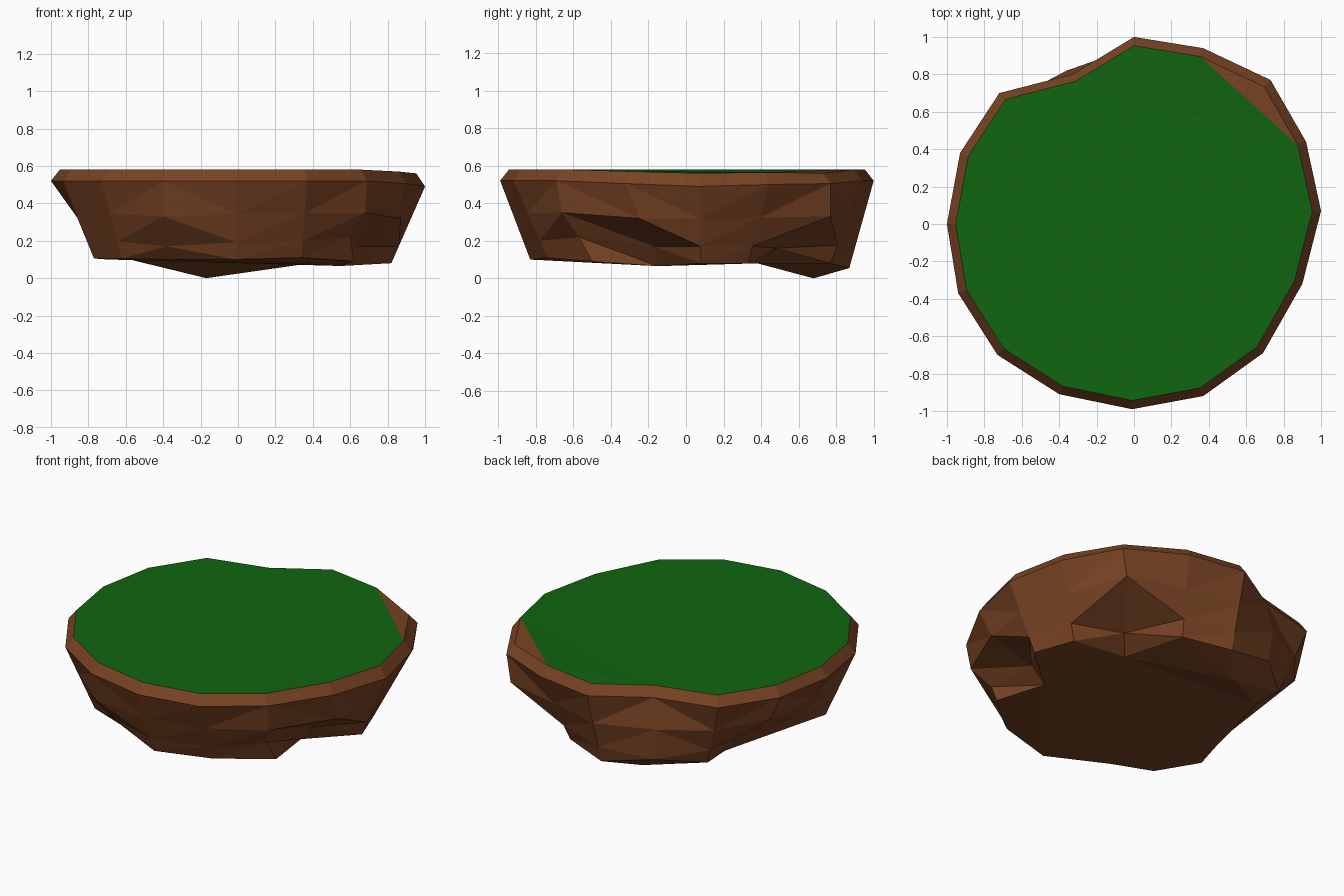
import bpy, bmesh
from mathutils import Vector

if "Cube" in bpy.data.objects:
    bpy.data.objects.remove(bpy.data.objects["Cube"])


def material(name, color):
    m = bpy.data.materials.new(name)
    m.diffuse_color = (*color, 1)
    m.use_nodes = True
    m.node_tree.nodes["Principled BSDF"].inputs["Base Color"].default_value = m.diffuse_color
    return m


def mesh_object(name, bm, mat):
    bmesh.ops.recalc_face_normals(bm, faces=bm.faces)
    me = bpy.data.meshes.new(name)
    bm.to_mesh(me)
    bm.free()
    me.materials.append(mat)
    ob = bpy.data.objects.new(name, me)
    bpy.context.collection.objects.link(ob)
    return ob


soil = material("brown_soil", (0.188, 0.056, 0.017))
grass = material("green_grass", (0.005, 0.13, 0.005))

# Sixteen columns around the island: rim x, y and bottom x, y, z
columns = [
    (1.00, 0.07, 0.82, 0.08, 0.08), (0.92, 0.44, 0.73, 0.33, 0.08),
    (0.73, 0.77, 0.39, 0.38, 0.08), (0.37, 0.94, 0.28, 0.77, 0.08),
    (0.00, 1.00, -0.01, 0.87, 0.055), (-0.33, 0.80, -0.17, 0.68, 0.0),
    (-0.72, 0.70, -0.58, 0.61, 0.10), (-0.93, 0.38, -0.57, 0.42, 0.10),
    (-1.00, 0.00, -0.70, -0.08, 0.10), (-0.94, -0.37, -0.77, -0.31, 0.105),
    (-0.73, -0.70, -0.62, -0.56, 0.105), (-0.40, -0.91, -0.37, -0.65, 0.10),
    (-0.01, -0.99, -0.01, -0.83, 0.10), (0.37, -0.92, 0.34, -0.74, 0.11),
    (0.69, -0.69, 0.62, -0.50, 0.09), (0.90, -0.32, 0.55, -0.15, 0.065),
]
# Columns where the rock is hollowed or bulges: middle and low points
carved = {
    2: ((0.70, 0.77, 0.33), (0.475, 0.48, 0.16)),
    5: ((-0.36, 0.82, 0.33), (-0.34, 0.81, 0.13)),
    7: ((-0.88, 0.40, 0.38), (-0.65, 0.42, 0.19)),
    11: ((-0.40, -0.86, 0.33), (-0.38, -0.72, 0.17)),
    14: ((0.68, -0.66, 0.35), (0.60, -0.57, 0.22)),
    15: ((0.87, -0.25, 0.32), (0.63, -0.17, 0.17)),
}
rim_z = {0: 0.49, 1: 0.50, 2: 0.505, 15: 0.505}
top_z = {0: 0.56, 1: 0.565, 2: 0.56, 15: 0.57}

# Rings from the bevelled top edge down to the underside
rings = [[] for _ in range(5)]
for i, (rx, ry, bx, by, bz) in enumerate(columns):
    rim = Vector((rx, ry, rim_z.get(i, 0.52)))
    top = Vector((rx * 0.953, ry * 0.953, top_z.get(i, 0.58)))
    bottom = Vector((bx, by, bz))
    mid, low = carved.get(i, (rim.lerp(bottom, 0.42), rim.lerp(bottom, 0.78)))
    for ring, p in zip(rings, (top, rim, Vector(mid), Vector(low), bottom)):
        ring.append(p)

# Rock body: side walls, underside and the bare corner on top
bm = bmesh.new()
loops = [[bm.verts.new(p) for p in ring] for ring in rings]
n = len(columns)
for a, b in zip(loops, loops[1:]):
    for i in range(n):
        j = (i + 1) % n
        if i in carved:
            bm.faces.new((a[i], a[j], b[j]))
            bm.faces.new((a[i], b[j], b[i]))
        else:
            bm.faces.new((a[i], a[j], b[i]))
            bm.faces.new((a[j], b[j], b[i]))
underside = bm.faces.new(loops[-1])
bmesh.ops.triangulate(bm, faces=[underside])
bm.faces.new((loops[0][1], loops[0][2], loops[0][3]))
mesh_object("rock_body", bm, soil)

# Grass surface, leaving the bare corner open
bm = bmesh.new()
verts = [bm.verts.new(p) for i, p in enumerate(rings[0]) if i != 2]
lawn = bm.faces.new(verts)
bmesh.ops.triangulate(bm, faces=[lawn])
ob = mesh_object("grass_top", bm, grass)
if ob.data.polygons[0].normal.z < 0:
    ob.data.flip_normals()
